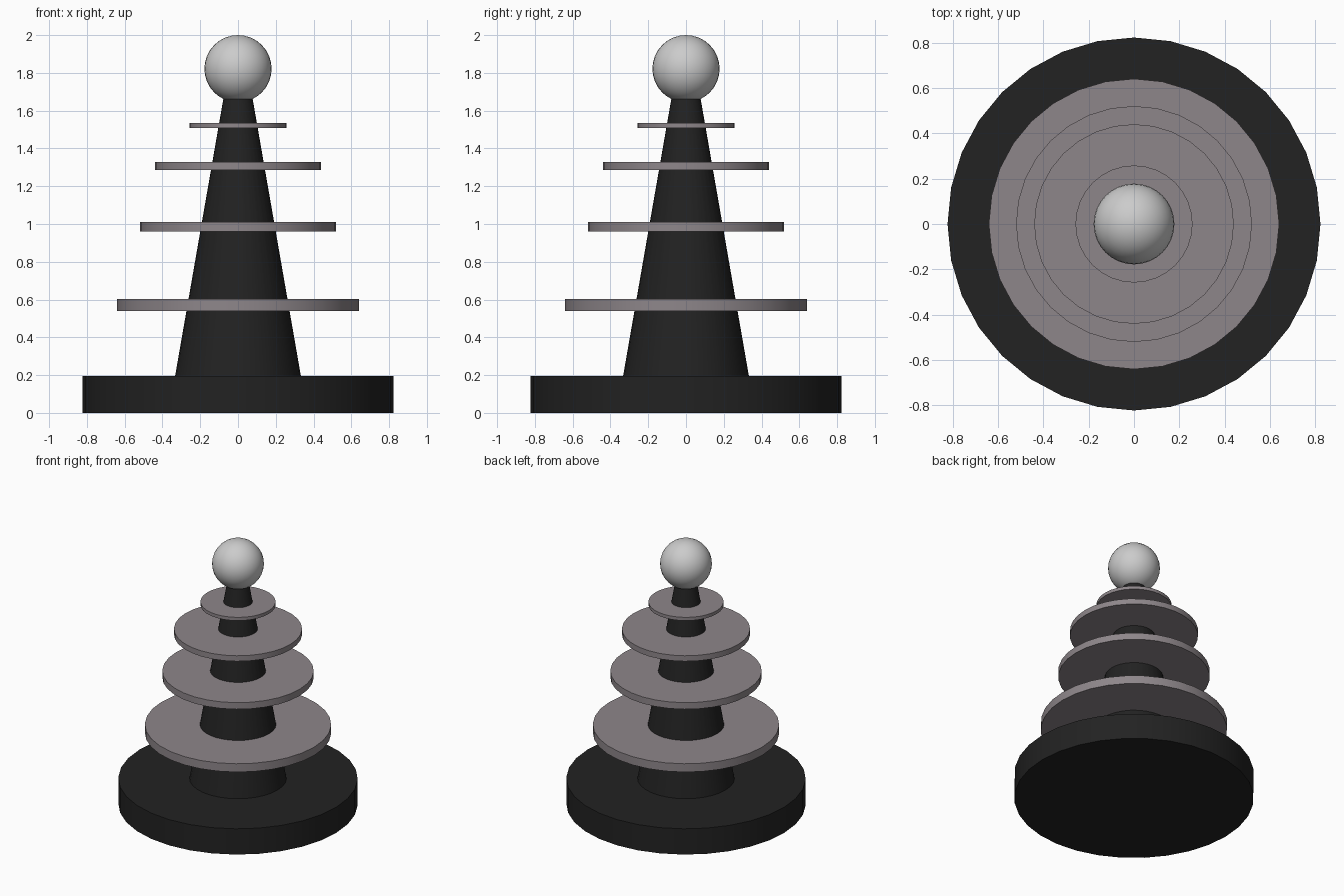
import bpy
import math

if "Cube" in bpy.data.objects:
    bpy.data.objects.remove(bpy.data.objects["Cube"])


def material(name, rgb):
    mat = bpy.data.materials.new(name)
    mat.diffuse_color = (*rgb, 1)
    mat.use_nodes = True
    mat.node_tree.nodes["Principled BSDF"].inputs["Base Color"].default_value = mat.diffuse_color
    return mat


def finish(name, mat=None):
    obj = bpy.context.object
    obj.name = name
    if mat:
        obj.data.materials.append(mat)
    bpy.ops.object.shade_smooth_by_angle(angle=math.radians(30))


def frustum(name, z0, z1, r0, r1, mat):
    bpy.ops.mesh.primitive_cone_add(vertices=32, radius1=r0, radius2=r1,
                                    depth=z1 - z0, location=(0, 0, (z0 + z1) / 2))
    finish(name, mat)


black = material("black", (0.016, 0.016, 0.016))
grey = material("warm_grey", (0.27, 0.24, 0.255))

# Round base and tapered column
frustum("base", 0, 0.195, 0.822, 0.822, black)
frustum("column", 0.195, 1.70, 0.333, 0.071, black)

# Discs threaded on the column, shrinking and thinning upward
discs = [(0.54, 0.603, 0.64), (0.96, 1.01, 0.52),
         (1.286, 1.328, 0.44), (1.509, 1.534, 0.258)]
for i, (z0, z1, r) in enumerate(discs, 1):
    frustum(f"disc_{i}", z0, z1, r, r, grey)

# Ball on top
bpy.ops.mesh.primitive_uv_sphere_add(segments=32, ring_count=16, radius=0.178,
                                     location=(0, 0, 1.822))
finish("top_ball")
